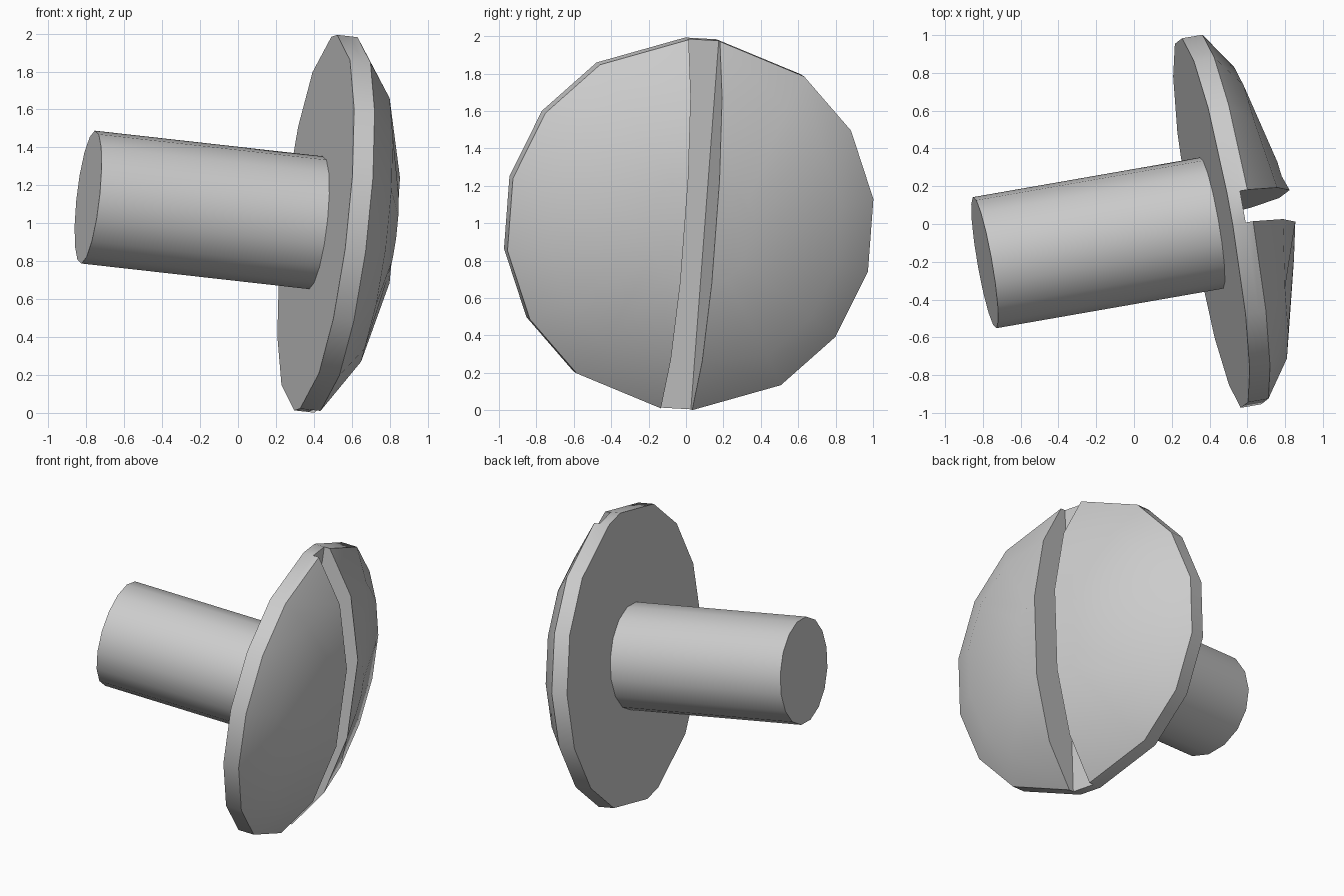
import bpy, bmesh, math
from mathutils import Vector, Matrix

if "Cube" in bpy.data.objects:
    bpy.data.objects.remove(bpy.data.objects["Cube"])

# Tilted frame: local x = across the slot, y = along the slot, z = screw axis
axis = Vector((0.979, 0.171, -0.110)).normalized()
along = Vector((0.0985, 0.075, 0.993))
along = (along - axis * along.dot(axis)).normalized()
across = along.cross(axis)
origin = Vector((0.41, 0.005, 1.003))
frame = Matrix((across, along, axis)).transposed().to_4x4()
frame.translation = origin

SIDES = 16
SLOT = 0.085          # half width of the slot


def finish(bm, name, angle):
    bmesh.ops.recalc_face_normals(bm, faces=bm.faces)
    me = bpy.data.meshes.new(name)
    bm.to_mesh(me)
    bm.free()
    me.transform(frame)
    ob = bpy.data.objects.new(name, me)
    bpy.context.collection.objects.link(ob)
    bpy.ops.object.select_all(action='DESELECT')
    ob.select_set(True)
    bpy.context.view_layer.objects.active = ob
    bpy.ops.object.shade_smooth_by_angle(angle=math.radians(angle))
    return ob


# Domed head: rings of (radius, height, slot corner distance, slot corner height)
rings = [(1.0, 0.0, 0.993, 0.0), (1.0, 0.07, 0.993, 0.07),
         (1.0, 0.11, 0.993, 0.11), (0.8, 0.25, 0.71, 0.30),
         (0.3, 0.385, 0.28, 0.41)]
bm = bmesh.new()
grid = []
for r, h, d, dh in rings:
    row = []
    for k in range(SIDES):
        a = math.tau * (k + 0.5) / SIDES
        x, y, z = r * math.sin(a), r * math.cos(a), h
        if k in (0, 7, 8, 15):      # corners pulled in to the slot edge
            x, y, z = math.copysign(SLOT, x), math.copysign(d, y), dh
        row.append(bm.verts.new((x, y, z)))
    grid.append(row)
for i in range(len(rings) - 1):
    for k in range(SIDES):
        if i > 0 and k in (7, 15):  # slot stays open above its floor
            continue
        n = (k + 1) % SIDES
        bm.faces.new((grid[i][k], grid[i][n], grid[i + 1][n], grid[i + 1][k]))
bm.faces.new(grid[0][::-1])                              # flat underside
bm.faces.new([grid[1][k] for k in (0, 7, 8, 15)])        # slot floor
for s, e in ((0, 7), (8, 15)):
    bm.faces.new(grid[-1][s:e + 1])                      # crown of each half
    bm.faces.new([row[s] for row in grid[1:]] +
                 [row[e] for row in reversed(grid[1:])])  # slot wall
finish(bm, "slotted_head", 50)

# Plain shank
bm = bmesh.new()
LENGTH = 1.226
bmesh.ops.create_cone(bm, cap_ends=True, segments=SIDES, radius1=0.353,
                      radius2=0.353, depth=LENGTH,
                      matrix=Matrix.Translation((0, 0, -LENGTH / 2)))
finish(bm, "shank", 40)
